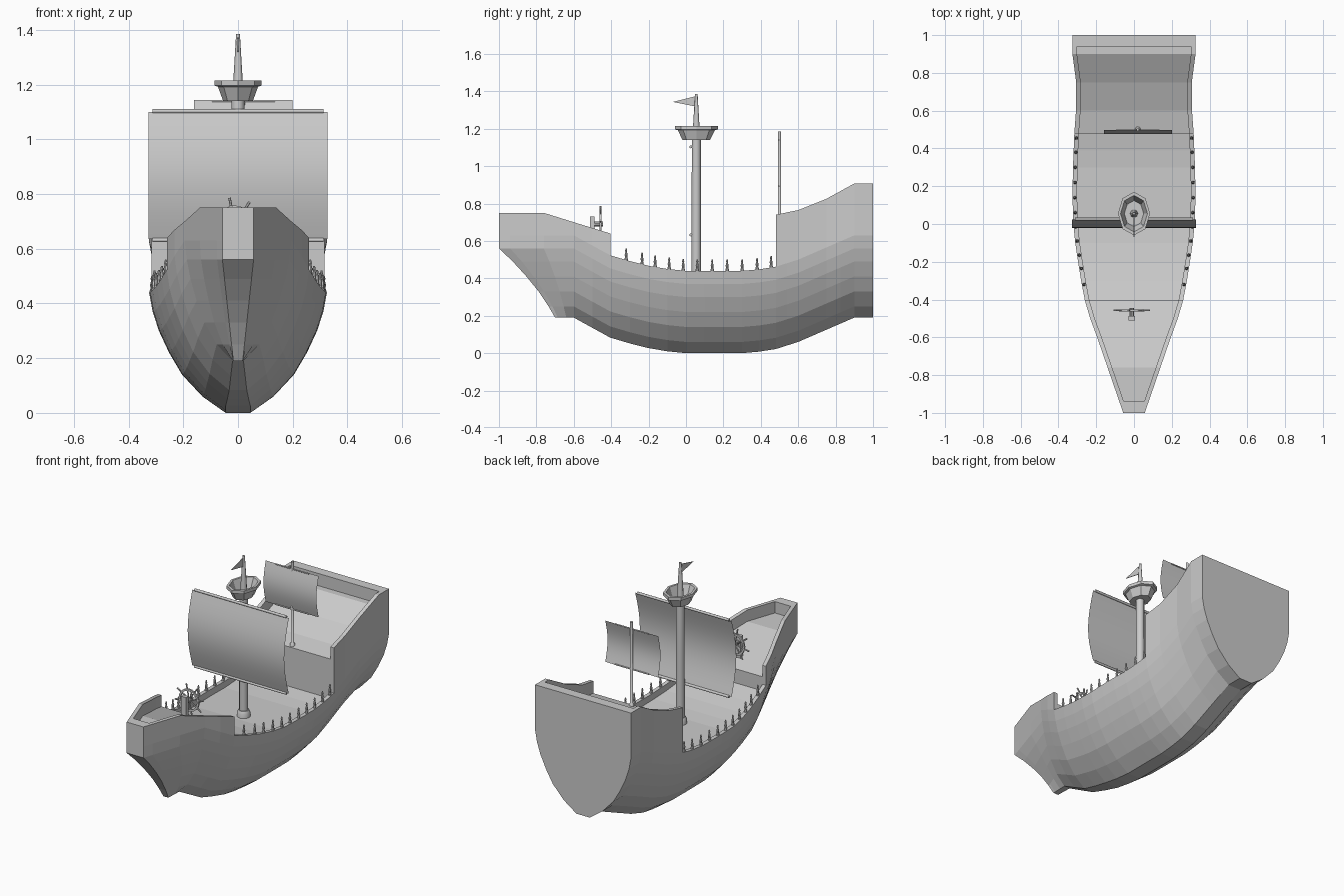
import bpy, bmesh, math
from mathutils import Vector, Matrix

if "Cube" in bpy.data.objects:
    bpy.data.objects.remove(bpy.data.objects["Cube"])


def finish(name, bm, smooth=False):
    bmesh.ops.recalc_face_normals(bm, faces=bm.faces[:])
    me = bpy.data.meshes.new(name)
    bm.to_mesh(me)
    bm.free()
    ob = bpy.data.objects.new(name, me)
    bpy.context.collection.objects.link(ob)
    if smooth:
        bpy.context.view_layer.objects.active = ob
        ob.select_set(True)
        bpy.ops.object.shade_smooth_by_angle(angle=math.radians(50))
        ob.select_set(False)
    return ob


def lathe(bm, profile, sides, loc=(0, 0, 0), scale=(1, 1)):
    """Revolve (radius, z) points about z; both ends are capped."""
    rings = []
    for r, z in profile:
        rings.append([bm.verts.new((loc[0] + r * scale[0] * math.sin(2 * math.pi * i / sides),
                                    loc[1] + r * scale[1] * math.cos(2 * math.pi * i / sides),
                                    loc[2] + z)) for i in range(sides)])
    for a, b in zip(rings, rings[1:]):
        for i in range(sides):
            j = (i + 1) % sides
            bm.faces.new((a[i], a[j], b[j], b[i]))
    bm.faces.new(rings[0])
    bm.faces.new(rings[-1])


def rod(bm, a, b, r, r2=None, sides=8):
    a, b = Vector(a), Vector(b)
    rot = (b - a).to_track_quat('Z', 'Y').to_matrix().to_4x4()
    bmesh.ops.create_cone(bm, cap_ends=True, segments=sides, radius1=r,
                          radius2=r if r2 is None else r2, depth=(b - a).length,
                          matrix=Matrix.Translation((a + b) / 2) @ rot)


def interp(table, v):
    for (a, p), (b, q) in zip(table, table[1:]):
        if v <= b:
            return p + (q - p) * max(0, (v - a) / (b - a))
    return table[-1][1]


# hull curves: keel height, half width, castle rail heights along y
KEEL = [(-.6, .19), (-.5, .135), (-.405, .083), (-.3, .052), (-.2, .027), (-.1, .01),
        (0, 0), (.3, 0), (.39, .008), (.48, .022), (.6, .06), (.75, .125), (.9, .19), (1, .19)]
WIDTH = [(-.6, .195), (-.5, .232), (-.405, .26), (-.3, .28), (-.2, .296), (-.1, .311), (0, .321),
         (.15, .326), (.3, .323), (.48, .316), (.6, .307), (.75, .306), (.9, .326), (1, .326)]
RAIL = [(-.76, .75), (-.6, .70), (-.405, .64), (.48, .74), (.6, .765), (.75, .825), (.9, .907), (1, .907)]
STEM = [(.19, -.7), (.28, -.752), (.36, -.81), (.47, -.905), (.56, -1)]
ROWS = [(0, 0), (.06, .40), (.14, .63), (.22, .775), (.30, .89), (.37, .96), (.44, 1)]


def section(y, castle, depth):
    """Half section from keel to rail, over the rail and down to the deck."""
    k, w = interp(KEEL, y), interp(WIDTH, y)
    wk = interp([(-.6, .02), (-.2, .045)], y)
    pts = [Vector((max(wk, w * f), y, k + h)) for h, f in ROWS]
    top = interp(RAIL, y) if castle else k + .44
    return pts + [Vector((w, y, top)), Vector((w - .024, y, top)), Vector((w - .024, y, top - depth))]


def stem_section():
    pts = [Vector((interp([(0, .017), (.37, .057)], h), interp(STEM, .19 + h), .19 + h)) for h, f in ROWS]
    return pts + [Vector((.057, -1, .75)), Vector((.033, -1, .75)), Vector((.033, -1, .75))]


def bow_section(s, depth):
    pts = [a.lerp(b, s) for a, b in zip(section(-.6, True, 0), stem_section())]
    pts[7].z = pts[8].z = interp(RAIL, pts[7].y)
    pts[9] = pts[8] - Vector((0, 0, depth))
    return pts


# hull: loft with doubled stations where the decks step
halves = [stem_section(), bow_section(.85, 0), bow_section(.85, .07), bow_section(.4, .07)]
halves += [section(y, True, .07) for y in (-.6, -.5, -.405)]
halves += [section(y, False, .04) for y in (-.405, -.3, -.2, -.1, 0, .1, .2, .3, .39, .48)]
halves += [section(y, True, .075) for y in (.48, .54, .6, .675, .75, .825, .9, .94)]
halves += [section(y, True, 0) for y in (.94, 1)]
bm = bmesh.new()
rings = []
for half in halves:
    right = [bm.verts.new(p) for p in half]
    left = [bm.verts.new((-p.x, p.y, p.z)) for p in half]
    rings.append(right + left[::-1])
n = len(rings[0])
for a, b in zip(rings, rings[1:]):
    for i in range(n):
        j = (i + 1) % n
        bm.faces.new((a[i], a[j], b[j], b[i]))
for ring in (rings[0], rings[-1]):
    for i in range(n // 2 - 1):
        bm.faces.new((ring[i], ring[i + 1], ring[n - 2 - i], ring[n - 1 - i]))
bmesh.ops.remove_doubles(bm, verts=bm.verts[:], dist=.0005)
bmesh.ops.dissolve_degenerate(bm, edges=bm.edges[:], dist=.0005)
finish("hull", bm)

# rail posts along both sides of the main deck
bm = bmesh.new()
for y in (-.32, -.235, -.165, -.09, -.015, .06, .14, .22, .30, .38, .455):
    for side in (-1, 1):
        lathe(bm, [(.009, -.005), (.009, .008), (.006, .015), (.008, .028), (.004, .044),
                   (.006, .05), (.003, .062)], 8,
              (side * (interp(WIDTH, y) - .012), y, interp(KEEL, y) + .44))
finish("rail_posts", bm)

# main mast with foot collar
MY = .055
bm = bmesh.new()
lathe(bm, [(.038, .385), (.038, .425), (.03, .44), (.025, .44), (.024, 1.15)], 12, (0, MY, 0))
finish("main_mast", bm, True)

# lookout basket, hollow and octagonal
bm = bmesh.new()
lathe(bm, [(.64, 1.14), (.86, 1.192), (1, 1.196), (1, 1.215), (.84, 1.215), (.6, 1.155)],
      8, (0, MY, 0), (.085, .115))
finish("lookout_basket", bm)

# top pole and pennant
bm = bmesh.new()
rod(bm, (0, MY, 1.15), (0, MY, 1.385), .021, .007)
finish("top_pole", bm, True)
bm = bmesh.new()
bmesh.ops.create_cone(bm, cap_ends=True, segments=3, radius1=1, radius2=1, depth=.004)
tri = [(MY, 1.375), (MY, 1.318), (-.07, 1.343)]
bm.verts.ensure_lookup_table()
for v in bm.verts:
    k = round(math.atan2(v.co.y, v.co.x) / (2 * math.pi / 3)) % 3
    v.co = Vector((v.co.z, *tri[k]))
finish("pennant", bm)


def sail(name, cx, half, y, z0, z1, bulge, steps=10):
    """Thin sheet curved forward between its two yards."""
    bm = bmesh.new()
    prev = None
    for i in range(steps + 1):
        t = i / steps
        p = [bm.verts.new((cx + s * half, y - bulge * math.sin(math.pi * t), z0 + (z1 - z0) * t)) for s in (-1, 1)]
        if prev:
            bm.faces.new((prev[0], prev[1], p[1], p[0]))
        prev = p
    finish(name, bm, True)


sail("main_sail", 0, .328, .025, .635, 1.1, .045)
sail("rear_sail", .02, .18, .498, .89, 1.143, .022)

# yards
bm = bmesh.new()
for z in (.632, 1.103):
    rod(bm, (-.312, .026, z), (.312, .026, z), .008)
finish("main_yards", bm, True)
bm = bmesh.new()
for z in (.892, 1.14):
    rod(bm, (-.095, .497, z), (.135, .497, z), .004)
finish("rear_yards", bm, True)

# rear mast
bm = bmesh.new()
lathe(bm, [(.015, .655), (.015, .68), (.009, .685), (.008, 1.185)], 10, (.02, .5, 0))
finish("rear_mast", bm, True)

# steering wheel: rim, spokes, hub and axle
WX, WY, WZ, R = -.012, -.457, .69, .062
bm = bmesh.new()
grid = []
for i in range(24):
    a = 2 * math.pi * i / 24
    grid.append([bm.verts.new((WX + (R + dr) * math.cos(a), WY + dy, WZ + (R + dr) * math.sin(a)))
                 for dr, dy in ((-.006, -.005), (.006, -.005), (.006, .005), (-.006, .005))])
for i in range(24):
    a, b = grid[i], grid[(i + 1) % 24]
    for k in range(4):
        bm.faces.new((a[k], a[(k + 1) % 4], b[(k + 1) % 4], b[k]))
for i in range(8):
    a = 2 * math.pi * (i + .25) / 8
    rod(bm, (WX, WY, WZ), (WX + .098 * math.cos(a), WY, WZ + .098 * math.sin(a)), .004, .005, 6)
rod(bm, (WX, -.51, WZ), (WX, -.445, WZ), .013, sides=10)
finish("steering_wheel", bm)

# wheel stand
bm = bmesh.new()
bmesh.ops.create_cube(bm, size=1, matrix=Matrix.Translation((WX, -.5, .662)) @ Matrix.Diagonal((.036, .024, .135, 1)))
finish("wheel_stand", bm)
